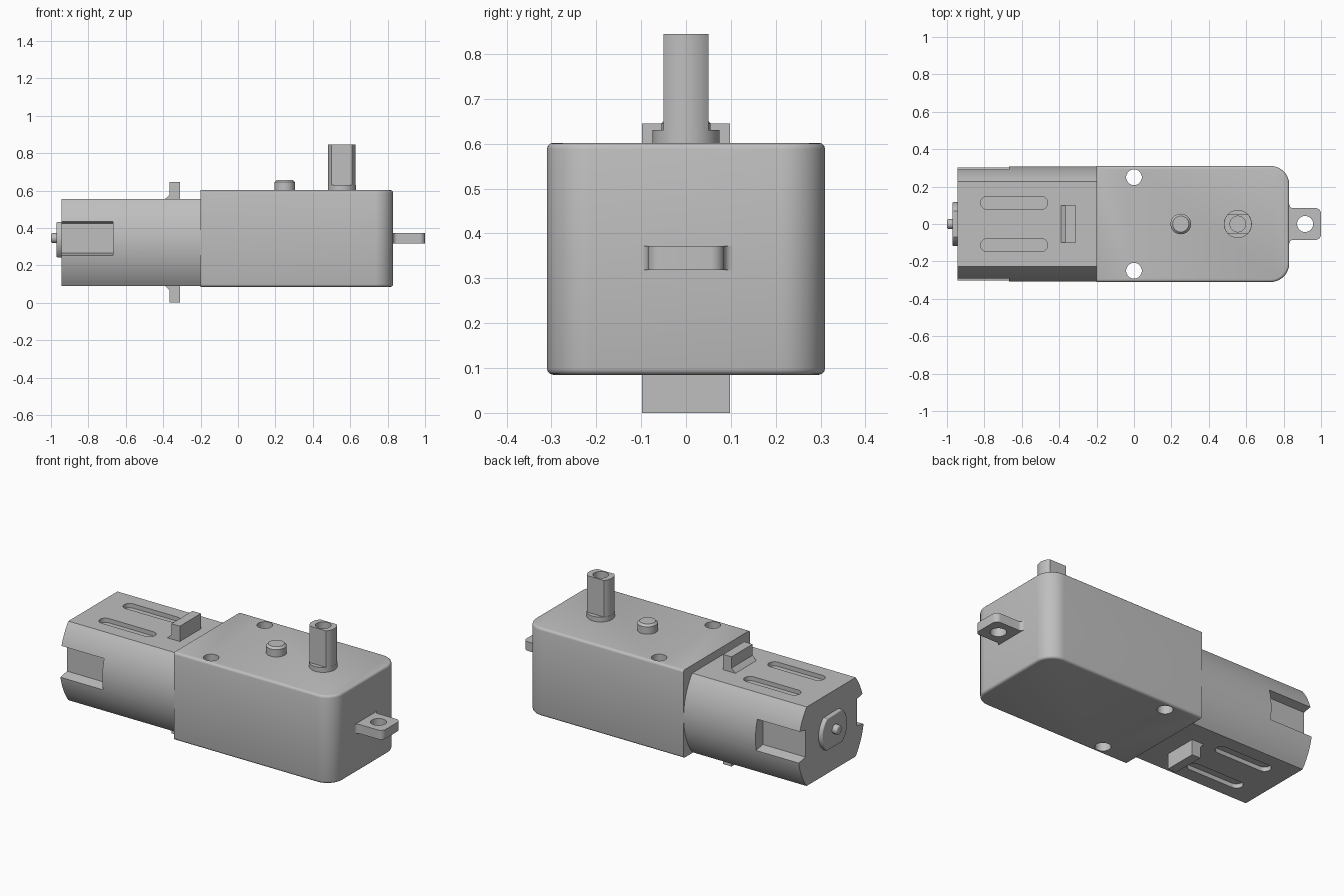
import bpy
import bmesh
from math import cos, sin, radians, asin, degrees

if "Cube" in bpy.data.objects:
    bpy.data.objects.remove(bpy.data.objects["Cube"], do_unlink=True)

grey = bpy.data.materials.new("plain grey")
grey.use_nodes = True
COLOUR = (0.52, 0.52, 0.52, 1)
grey.diffuse_color = COLOUR
grey.node_tree.nodes["Principled BSDF"].inputs["Base Color"].default_value = COLOUR


def arc(cx, cy, r, start, end, n=12):
    """Points on a circular arc, angles in degrees."""
    steps = [radians(start + (end - start) * i / n) for i in range(n + 1)]
    return [(cx + r * cos(a), cy + r * sin(a)) for a in steps]


def circle(cx, cy, r, n=40):
    return arc(cx, cy, r, 0, 360, n)[:-1]


def flatted(cx, cy, r, flat):
    """Circle with two flats, at +flat and -flat in the second direction."""
    a = degrees(asin(flat / r))
    return arc(cx, cy, r, -a, a) + arc(cx, cy, r, 180 - a, 180 + a)


def prism(name, outline, axis, lo, hi, bevel=0, choose=None, segments=3):
    """Extrude an outline along an axis, rounding the chosen edges."""
    place = {"x": lambda u, v, w: (w, u, v),
             "y": lambda u, v, w: (u, w, v),
             "z": lambda u, v, w: (u, v, w)}[axis]
    bm = bmesh.new()
    rings = [[bm.verts.new(place(u, v, w)) for u, v in outline] for w in (lo, hi)]
    n = len(outline)
    for ring in rings:
        bm.faces.new(ring)
    for i in range(n):
        j = (i + 1) % n
        bm.faces.new((rings[0][i], rings[0][j], rings[1][j], rings[1][i]))
    bmesh.ops.recalc_face_normals(bm, faces=bm.faces)
    if bevel:
        edges = [e for e in bm.edges if choose(e.verts[0].co, e.verts[1].co)]
        bmesh.ops.bevel(bm, geom=edges, offset=bevel, segments=segments,
                        profile=0.5, affect="EDGES")
    mesh = bpy.data.meshes.new(name)
    bm.to_mesh(mesh)
    bm.free()
    mesh.materials.append(grey)
    obj = bpy.data.objects.new(name, mesh)
    bpy.context.collection.objects.link(obj)
    return obj


def cut(target, cutters):
    bpy.context.view_layer.objects.active = target
    for cutter in cutters:
        mod = target.modifiers.new("cut", "BOOLEAN")
        mod.operation = "DIFFERENCE"
        mod.solver = "EXACT"
        mod.object = cutter
        bpy.ops.object.modifier_apply(modifier=mod.name)
        bpy.data.objects.remove(cutter, do_unlink=True)


def at_level(axis, *levels):
    """Edge rule: both ends lie on one of the levels."""
    return lambda a, b: any(abs(a[axis] - v) < 1e-4 and abs(b[axis] - v) < 1e-4
                            for v in levels)


# Gearbox, rounded at the output end and square at the motor end
BACK, END, SIDE, LOW, HIGH = -0.2, 0.83, 0.31, 0.085, 0.602
rim = at_level(2, LOW, HIGH)
butt = at_level(0, BACK)
outline = ([(BACK, -SIDE)] + arc(END - 0.1, -SIDE + 0.1, 0.1, -90, 0)
           + arc(END - 0.1, SIDE - 0.1, 0.1, 0, 90) + [(BACK, SIDE)])
gearbox = prism("gearbox", outline, "z", LOW, HIGH, 0.014,
                lambda a, b: rim(a, b) and not butt(a, b))
cut(gearbox, [prism("screw_hole", circle(0, s * 0.25, 0.042), "z", -0.1, 0.8)
              for s in (-1, 1)])

# Motor can: flat top and bottom, bulging sides
MID, HALF, R = 0.3225, 0.2325, 0.378
sweep = degrees(asin(HALF / R))
motor = prism("motor_can",
              arc(-0.07, MID, R, -sweep, sweep, 20)
              + arc(0.07, MID, R, 180 - sweep, 180 + sweep, 20),
              "x", -0.945, BACK + 0.01)
cutters = []
for s in (-1, 1):
    # Side notches at the rear, then slots in both flats
    notch = [(s * 0.24, 0.265), (s * 0.33, 0.247), (s * 0.33, 0.44), (s * 0.24, 0.424)]
    cutters.append(prism("notch", notch, "x", -1.1, -0.668))
    slot = arc(-0.785, s * 0.113, 0.035, 90, 270) + arc(-0.497, s * 0.113, 0.035, -90, 90)
    for z in (MID - HALF, MID + HALF):
        cutters.append(prism("slot", slot, "z", z - 0.025, z + 0.025))
cut(motor, cutters)

# Strap clips above and below the motor, with a sloping foot
for name, s in (("top_clip", 1), ("bottom_clip", -1)):
    profile = [(-0.31, 0.225), (-0.31, 0.3225), (-0.365, 0.3225),
               (-0.365, 0.257), (-0.39, 0.2325), (-0.39, 0.225)]
    prism(name, [(x, MID + s * h) for x, h in profile], "y", -0.098, 0.098)

# Rear bearing boss and motor shaft tip
prism("bearing_boss", flatted(0, 0.338, 0.118, 0.095), "x", -0.97, -0.94,
      0.006, at_level(0, -0.97))
prism("motor_shaft_tip", circle(0, 0.346, 0.027, 24), "x", -1.0, -0.96,
      0.01, at_level(0, -1.0))

# Small locating post
prism("locating_post", circle(0.25, 0, 0.055), "z", 0.59, 0.657,
      0.012, at_level(2, 0.657), 1)

# Output shaft: round collar, double-flatted shaft, bored end
collar = prism("output_collar", circle(0.555, 0, 0.075), "z", 0.59, 0.63)
shaft = prism("output_shaft", flatted(0.555, 0, 0.074, 0.05), "z", 0.61, 0.845)
cut(shaft, [prism("bore", circle(0.555, 0, 0.042), "z", 0.66, 0.9)])

# Mounting tab with flared root and rounded tip
half = (arc(0.85, -0.105, 0.02, 180, 90, 6)
        + arc(0.97, -0.055, 0.03, -90, 0, 8))
half = [(0.815, -0.105)] + half
tab = prism("mounting_tab", half + [(x, -y) for x, y in reversed(half)],
            "z", 0.318, 0.372)
cut(tab, [prism("tab_hole", circle(0.915, 0, 0.043), "z", 0.2, 0.5)])

# Smooth the curves, keep the hard edges
bpy.ops.object.select_all(action="DESELECT")
for obj in bpy.context.collection.objects:
    if obj.type == "MESH":
        obj.select_set(True)
        bpy.context.view_layer.objects.active = obj
bpy.ops.object.shade_smooth_by_angle(angle=radians(32))
